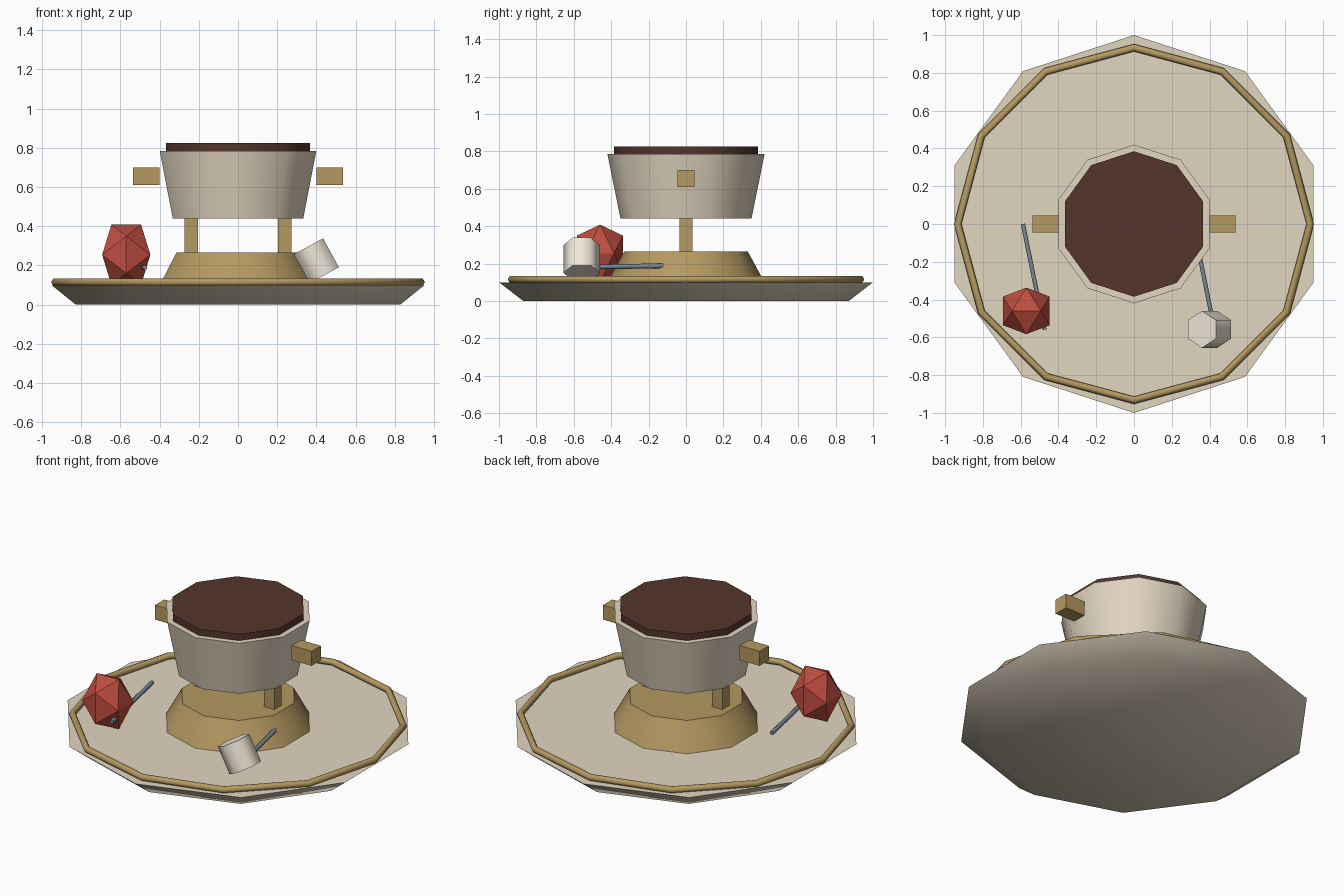
import bpy, bmesh
from math import radians, sqrt
from mathutils import Vector

if "Cube" in bpy.data.objects:
    bpy.data.objects.remove(bpy.data.objects["Cube"])


def material(name, rgb):
    m = bpy.data.materials.new(name)
    m.diffuse_color = (*rgb, 1)
    m.use_nodes = True
    m.node_tree.nodes["Principled BSDF"].inputs["Base Color"].default_value = m.diffuse_color
    return m


CREAM = material("cream", (0.76, 0.67, 0.53))
GOLD = material("gold", (0.46, 0.32, 0.12))
CHOCOLATE = material("chocolate", (0.09, 0.035, 0.025))
RED = material("red", (0.52, 0.075, 0.05))
STEEL = material("steel", (0.2, 0.25, 0.29))
WHITE = material("white", (0.87, 0.8, 0.69))


def finish(name, mat, smooth=None):
    ob = bpy.context.object
    ob.name = name
    ob.data.materials.append(mat)
    if smooth:
        bpy.ops.object.shade_smooth_by_angle(angle=radians(smooth))
    return ob


def frustum(name, mat, r1, r2, z1, z2, sides=10):
    bpy.ops.mesh.primitive_cone_add(vertices=sides, radius1=r1, radius2=r2,
                                    depth=z2 - z1, location=(0, 0, (z1 + z2) / 2))
    return finish(name, mat, 40)


def box(name, mat, loc, size):
    bpy.ops.mesh.primitive_cube_add(size=1, location=loc)
    bpy.context.object.scale = size
    return finish(name, mat)


def rod(name, mat, a, b, r):
    a, b = Vector(a), Vector(b)
    bpy.ops.mesh.primitive_cylinder_add(vertices=6, radius=r, depth=(b - a).length,
                                        location=(a + b) / 2)
    bpy.context.object.rotation_euler = (b - a).to_track_quat('Z', 'Y').to_euler()
    return finish(name, mat, 65)


# Plate with gilded rim
frustum("plate", CREAM, 0.87, 1.0, 0.0, 0.1)
bpy.ops.mesh.primitive_torus_add(major_segments=12, minor_segments=6, major_radius=0.933,
                                 minor_radius=0.02, location=(0, 0, 0.115))
finish("plate_rim", GOLD, 65)

# Burner base, bowl and its filling
frustum("burner_base", GOLD, 0.42, 0.33, 0.1, 0.265)
frustum("bowl", CREAM, 0.35, 0.42, 0.44, 0.785)
frustum("filling", CHOCOLATE, 0.385, 0.385, 0.745, 0.825)

# Legs and handles on both sides
for side, s in (("left", -1), ("right", 1)):
    box(side + "_leg", GOLD, (s * 0.238, 0, 0.353), (0.07, 0.07, 0.18))
    box(side + "_handle", GOLD, (s * 0.468, 0, 0.655), (0.137, 0.09, 0.09))

# Strawberry: tall icosahedron resting edge-up
phi = (1 + sqrt(5)) / 2
bm = bmesh.new()
for a in (-1, 1):
    for b in (-phi, phi):
        for co in ((a, 0, b), (b, a, 0), (0, b, a)):
            bm.verts.new(co)
bmesh.ops.convex_hull(bm, input=bm.verts)
bmesh.ops.recalc_face_normals(bm, faces=bm.faces)
mesh = bpy.data.meshes.new("strawberry")
bm.to_mesh(mesh)
bm.free()
mesh.materials.append(RED)
berry = bpy.data.objects.new("strawberry", mesh)
bpy.context.collection.objects.link(berry)
berry.location = (-0.57, -0.46, 0.255)
berry.scale = (0.123 / phi, 0.123 / phi, 0.153 / phi)

# Marshmallow
bpy.ops.mesh.primitive_cylinder_add(vertices=6, radius=0.0975, depth=0.168,
                                    location=(0.4, -0.558, 0.224), rotation=(0, -0.5, 0))
finish("marshmallow", WHITE, 65)

# Skewers
rod("strawberry_skewer", STEEL, (-0.588, 0, 0.19), (-0.474, -0.56, 0.19), 0.013)
rod("marshmallow_skewer", STEEL, (0.338, -0.12, 0.188), (0.434, -0.6, 0.18), 0.013)
